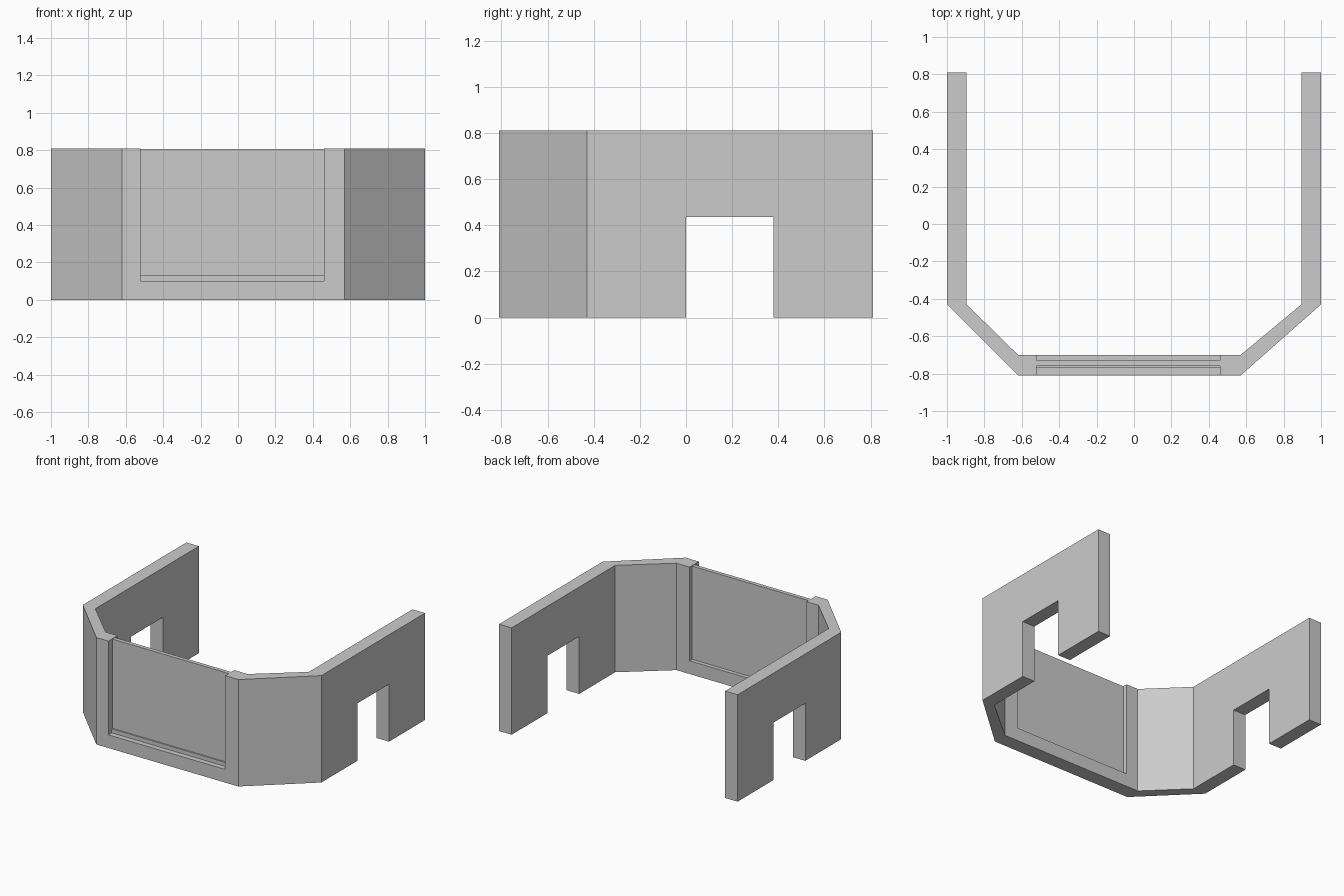
import bpy, bmesh

if "Cube" in bpy.data.objects:
    bpy.data.objects.remove(bpy.data.objects["Cube"])

H = 0.81


def extrude_outline(name, outline, z0, z1):
    """Solid prism from a counter-clockwise outline in plan."""
    bm = bmesh.new()
    base = bm.faces.new([bm.verts.new((x, y, z0)) for x, y in outline])
    top = bmesh.ops.extrude_face_region(bm, geom=[base])["geom"]
    for v in top:
        if isinstance(v, bmesh.types.BMVert):
            v.co.z = z1
    bmesh.ops.recalc_face_normals(bm, faces=bm.faces)
    mesh = bpy.data.meshes.new(name)
    bm.to_mesh(mesh)
    bm.free()
    obj = bpy.data.objects.new(name, mesh)
    bpy.context.collection.objects.link(obj)
    return obj


def cut(target, x0, x1, y0, y1, z0, z1):
    """Remove a box from the target."""
    cutter = extrude_outline("cutter", [(x0, y0), (x1, y0), (x1, y1), (x0, y1)], z0, z1)
    cutter.hide_render = True
    mod = target.modifiers.new("cut", "BOOLEAN")
    mod.operation = "DIFFERENCE"
    mod.solver = "EXACT"
    mod.object = cutter
    bpy.context.view_layer.objects.active = target
    bpy.ops.object.modifier_apply(modifier=mod.name)
    bpy.data.objects.remove(cutter, do_unlink=True)


# Angled U-shaped wall: outer edge, then inner edge
outer = [(-1, 0.81), (-1, -0.43), (-0.62, -0.81), (0.57, -0.81), (1, -0.43), (1, 0.81)]
inner = [(0.895, 0.81), (0.895, -0.43), (0.57, -0.70), (-0.62, -0.70), (-0.895, -0.43), (-0.895, 0.81)]
wall = extrude_outline("bay_wall", outer + inner, 0, H)

# Doorways in both side walls
for x0, x1 in ((-1.2, -0.8), (0.8, 1.2)):
    cut(wall, x0, x1, 0, 0.38, -0.2, 0.435)

# Recessed front panel: stepped sill outside, plain recess inside, lowered top
L, R = -0.52, 0.46
cut(wall, L, R, -0.9, -0.77, 0.10, 1)
cut(wall, L, R, -0.9, -0.76, 0.13, 1)
cut(wall, L, R, -0.73, -0.6, 0.10, 1)
cut(wall, L, R, -0.9, -0.6, 0.806, 1)
